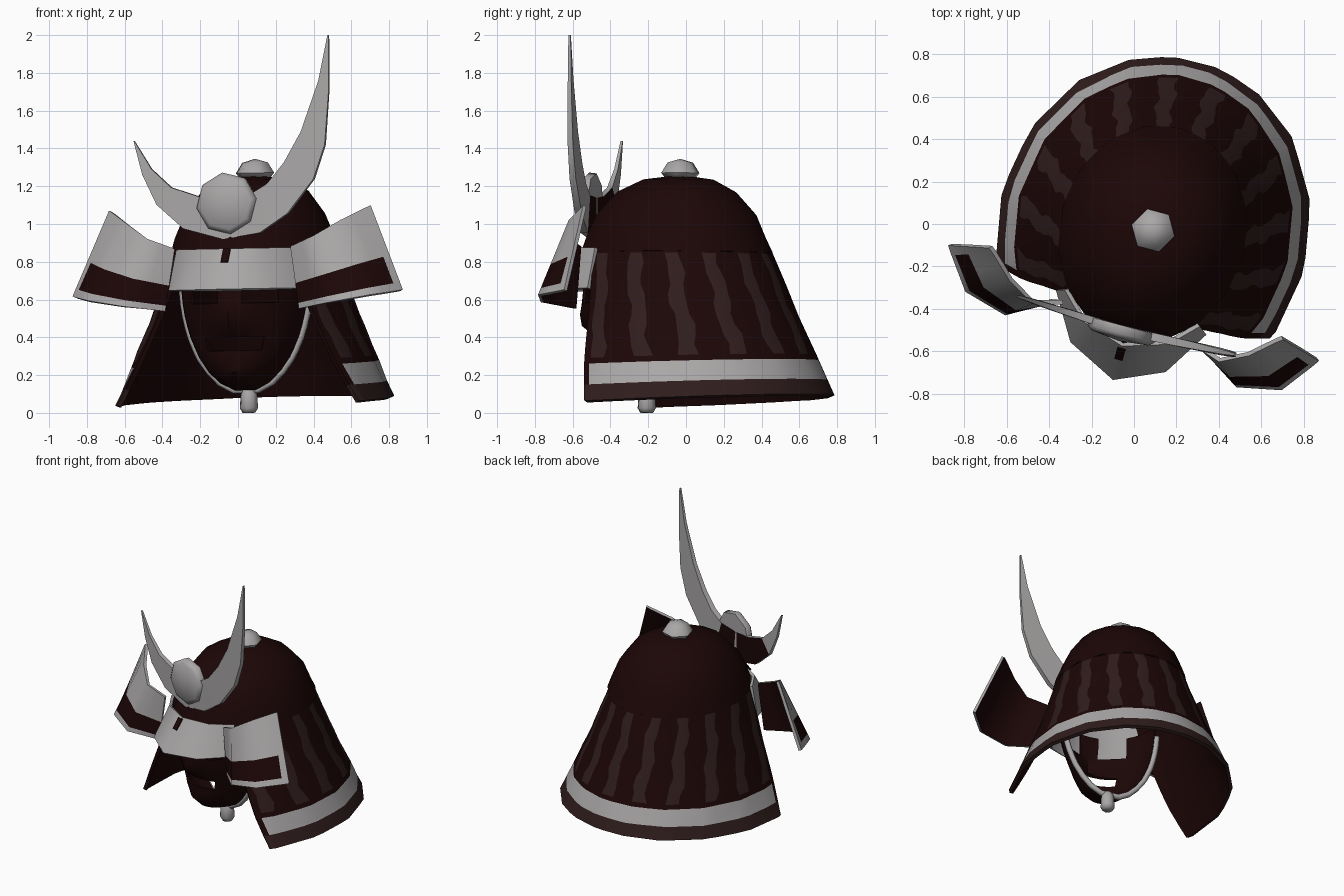
import bpy, bmesh, math
from mathutils import Vector

if "Cube" in bpy.data.objects:
    bpy.data.objects.remove(bpy.data.objects["Cube"])

def material(name, rgb):
    m = bpy.data.materials.new(name)
    m.diffuse_color = (*rgb, 1)
    m.use_nodes = True
    m.node_tree.nodes["Principled BSDF"].inputs["Base Color"].default_value = m.diffuse_color
    return m

DARK = material("dark lacquer", (0.0115, 0.0018, 0.002))
SOFT = material("worn lacquer", (0.029, 0.012, 0.012))
PALE = material("pale metal", (0.40, 0.385, 0.385))

# The helmet is turned 15 degrees and leans slightly to its left
YAW = math.radians(-15)
def place(u, v, z):
    c, s = math.cos(YAW), math.sin(YAW)
    return Vector((0.09 + c * u - s * v, -0.03 + s * u + c * v, z + 0.02 * u))

def lerp_table(table, z):
    for a, b in zip(table, table[1:]):
        if z <= b[0]:
            t = max(0, (z - a[0]) / (b[0] - a[0]))
            return [p + (q - p) * t for p, q in zip(a, b)]
    return table[-1]

def grid(name, rows, mats, pick=None, ref=(0, 0, 0.6), closed=False,
         thick=0, back=0, keep=None, angle=35):
    """Surface through rows of local points; pick(row, col) gives the material."""
    bm = bmesh.new()
    vs = [[bm.verts.new(place(*p)) for p in row] for row in rows]
    n = len(rows[0])
    for i in range(len(rows) - 1):
        for j in range(n if closed else n - 1):
            if keep and not keep(i, j):
                continue
            k = (j + 1) % n
            f = bm.faces.new((vs[i][j], vs[i][k], vs[i + 1][k], vs[i + 1][j]))
            f.material_index = pick(i, j) if pick else 0
    bmesh.ops.remove_doubles(bm, verts=bm.verts[:], dist=0.0005)
    bm.normal_update()
    r = place(*ref)
    if sum(f.calc_area() * f.normal.dot(f.calc_center_median() - r) for f in bm.faces) < 0:
        bmesh.ops.reverse_faces(bm, faces=bm.faces[:])
    me = bpy.data.meshes.new(name)
    bm.to_mesh(me)
    bm.free()
    for m in mats:
        me.materials.append(m)
    ob = bpy.data.objects.new(name, me)
    bpy.context.collection.objects.link(ob)
    bpy.context.view_layer.objects.active = ob
    if thick:
        mod = ob.modifiers.new("thickness", 'SOLIDIFY')
        mod.thickness, mod.offset, mod.material_offset = thick, -1, back
        bpy.ops.object.modifier_apply(modifier=mod.name)
    bpy.ops.object.select_all(action='DESELECT')
    ob.select_set(True)
    bpy.ops.object.shade_smooth_by_angle(angle=math.radians(angle))
    return ob

def lathe(name, profile, sides, mat, centre=(0, 0, 0), forward=False, spin=0, angle=62):
    rows = []
    for r, h in profile:
        row = []
        for i in range(sides):
            a = 2 * math.pi * i / sides + spin
            x, y = r * math.cos(a), r * math.sin(a)
            p = (x, -h, y) if forward else (x, y, h)
            row.append([c + d for c, d in zip(centre, p)])
        rows.append(row)
    mid = sum(h for _, h in profile) / len(profile)
    ref = [c + d for c, d in zip(centre, (0, -mid, 0) if forward else (0, 0, mid))]
    return grid(name, rows, [mat], ref=ref, closed=True, angle=angle)

# Helmet outline: height, side, back and front radius
SHELL = [(0.06, 0.74, 0.84, 0.83), (0.27, 0.65, 0.75, 0.755), (0.50, 0.56, 0.645, 0.65),
         (0.70, 0.49, 0.565, 0.58), (0.85, 0.44, 0.50, 0.54), (0.93, 0.42, 0.46, 0.51),
         (1.05, 0.37, 0.41, 0.455), (1.17, 0.285, 0.30, 0.34), (1.235, 0.17, 0.18, 0.2),
         (1.26, 0.0, 0.0, 0.0)]
def shell(z, a):
    _, side, rear, front = lerp_table(SHELL, z)
    h = math.pi / 16
    k = math.cos(h) / math.cos(a % (2 * h) - h)
    v = k * (rear if math.sin(a) > 0 else front) * math.sin(a)
    return (k * side * math.cos(a), v, z + 0.05 * v * max(0, 0.85 - z))

# Bowl
grid("bowl", [[shell(s[0], 2 * math.pi * i / 16) for i in range(16)] for s in SHELL[4:]],
     [DARK], closed=True, thick=0.025)

# Neck guard with wavy stripes, pale band and worn rim
STRIPES = 12
levels = [0.065, 0.15, 0.26, 0.29] + [0.29 + 0.055 * i for i in range(1, 11)] + [0.85]
rows = []
for z in levels:
    a0 = math.radians(-25 - 22 * (z - 0.06) / 0.79)
    fr = [0, 0.012]
    for i in range(STRIPES):
        wave = 0.05 * math.sin(z * 22 + i * 2.1)
        grow = 0.03 * math.sin(z * 41 + i * 1.3)
        mid = (0.36 + i * (STRIPES - 0.72) / (STRIPES - 1)) + wave
        fr += [(mid - 0.19 - grow) / STRIPES, (mid + 0.19 + grow) / STRIPES]
    fr = [min(max(f, 0.012), 0.988) for f in fr[1:]]
    fr = [0] + fr + [0.988, 1]
    rows.append([shell(z, a0 + (math.pi - 2 * a0) * f) for f in fr])
last_col = len(rows[0]) - 2
def guard_colour(i, j):
    if i == 0:
        return 1
    if i == 1:
        return 0 if j in (0, last_col) else 2
    striped = 3 <= i < len(levels) - 2 and j % 2 == 0 and 0 < j < last_col
    return 1 if striped else 0
grid("neck_guard", rows, [DARK, SOFT, PALE], guard_colour, thick=0.025, back=-2)

# Top knob and chin knot
lathe("top_knob", [(0, 1.24), (0.085, 1.245), (0.105, 1.27), (0.07, 1.325), (0, 1.345)], 6, PALE)
lathe("chin_knot", [(0, 0), (0.035, 0.0), (0.05, 0.025), (0.045, 0.1), (0.03, 0.13), (0, 0.13)],
      8, PALE, centre=(0.015, -0.18, 0))

# Brow plate with a dark notch
edge_low = [(-0.37, -0.39), (-0.24, -0.61), (0, -0.73), (0.23, -0.63), (0.37, -0.41)]
edge_top = [(-0.33, -0.38), (-0.21, -0.50), (0, -0.565), (0.21, -0.50), (0.33, -0.38)]
grid("brow_plate", [[(u, v, 0.655) for u, v in edge_low], [(u, v, 0.87) for u, v in edge_top]],
     [PALE], ref=(0, 1, 0.6), thick=0.02, angle=50)
grid("brow_notch", [[(s, -0.58, 0.87) for s in (-0.02, 0.02)],
                    [(s, -0.632, 0.80) for s in (-0.02, 0.02)]],
     [DARK], ref=(0, 1, 0.6), thick=0.008)

# Turned-back side flaps: pale face, dark inlay, dark back
flap_low = [(0, 0.37, -0.47, 0.545), (1, 0.57, -0.59, 0.575), (2, 0.78, -0.54, 0.61),
            (2.9, 0.895, -0.385, 0.63), (3, 0.915, -0.355, 0.635)]
flap_top = [(0, 0.32, -0.46, 0.875), (1, 0.46, -0.50, 0.93), (2, 0.59, -0.43, 1.01),
            (2.9, 0.705, -0.325, 1.075), (3, 0.725, -0.31, 1.085)]
for side, s in (("right", 1), ("left", -1)):
    rows = []
    for t in (0, 0.09, 0.41, 1):
        row = []
        for q in (0, 0.5, 1, 1.5, 2, 2.45, 2.85, 3):
            lo, hi = lerp_table(flap_low, q), lerp_table(flap_top, q)
            p = [a + (b - a) * t for a, b in zip(lo[1:], hi[1:])]
            row.append((s * p[0], p[1] - 0.04 * s * p[0], p[2]))
        rows.append(row)
    grid(side + "_flap", rows, [PALE, DARK], lambda i, j: 1 if i == 1 and j < 6 else 0,
         ref=(0, 2, 0.8), thick=0.02, back=1, angle=60)

# Crescent crest, right horn taller, both tips thin, dark patch behind; outer then inner edge
outer = [(-0.54, 1.45), (-0.49, 1.27), (-0.41, 1.11), (-0.26, 0.98), (-0.04, 0.92),
         (0.16, 0.95), (0.31, 1.05), (0.45, 1.23), (0.51, 1.41), (0.53, 1.69), (0.53, 1.99)]
inner = [(-0.535, 1.45), (-0.44, 1.30), (-0.33, 1.20), (-0.18, 1.15), (-0.05, 1.14),
         (0.10, 1.15), (0.20, 1.21), (0.29, 1.32), (0.38, 1.48), (0.475, 1.75), (0.523, 1.99)]
def crest_edge(edge, side):
    n = len(edge) - 1
    return [(u, -0.477 + side * (0.006 + 0.014 * math.sin(math.pi * i / n)) + 0.05 * abs(u) - 0.015, z)
            for i, (u, z) in enumerate(edge)]
ring = [crest_edge(outer, -1), crest_edge(inner, -1), crest_edge(inner, 1), crest_edge(outer, 1),
        crest_edge(outer, -1)]
grid("crest", ring, [PALE, DARK], lambda i, j: 1 if i == 2 and 2 <= j <= 4 else 0,
     ref=(0.05, -0.48, 1.05))
lathe("crest_disc", [(0, 0), (0.16, 0.0), (0.165, 0.04), (0.14, 0.06), (0, 0.075)], 8, PALE,
      centre=(-0.02, -0.47, 1.11), forward=True, spin=math.radians(8))

# Face mask: height, half width, depth
MASK = [(0.12, 0.06, 0.05), (0.16, 0.135, 0.20), (0.22, 0.195, 0.26), (0.29, 0.245, 0.27),
        (0.33, 0.265, 0.27), (0.40, 0.295, 0.28), (0.46, 0.313, 0.30), (0.52, 0.327, 0.32),
        (0.58, 0.337, 0.33), (0.66, 0.345, 0.34), (0.74, 0.345, 0.34)]
NOSE = {6: 0.06, 7: 0.05, 8: 0.03}
rows = []
for i, (z, w, d) in enumerate(MASK):
    row = []
    for j in range(17):
        t = math.pi * (j - 8) / 16
        bump = NOSE.get(i, 0) * {0: 1, 1: 0.45}.get(abs(j - 8), 0)
        row.append((w * math.sin(t), -0.18 - d * math.cos(t) - bump, z))
    rows.append(row)
def mask_face(i, j):
    c = abs(j - 7.5)
    mouth = i == 4 and c < 3
    eye = i in (8, 9) and 1 < c < 4
    return not (mouth or eye)
grid("face_mask", rows, [DARK], ref=(0, -0.1, 0.45), thick=0.015, keep=mask_face)

# Chin cord around the mask rim
half = [(w + 0.005, -0.18, z) for z, w, _ in MASK[:10]]
path = [(-u, v, z) for u, v, z in reversed(half)] + half
cu = bpy.data.curves.new("chin_cord", 'CURVE')
cu.dimensions = '3D'
cu.bevel_depth, cu.bevel_resolution, cu.use_fill_caps = 0.02, 1, True
sp = cu.splines.new('POLY')
sp.points.add(len(path) - 1)
for pt, p in zip(sp.points, path):
    pt.co = (*place(*p), 1)
cu.materials.append(PALE)
bpy.context.collection.objects.link(bpy.data.objects.new("chin_cord", cu))
